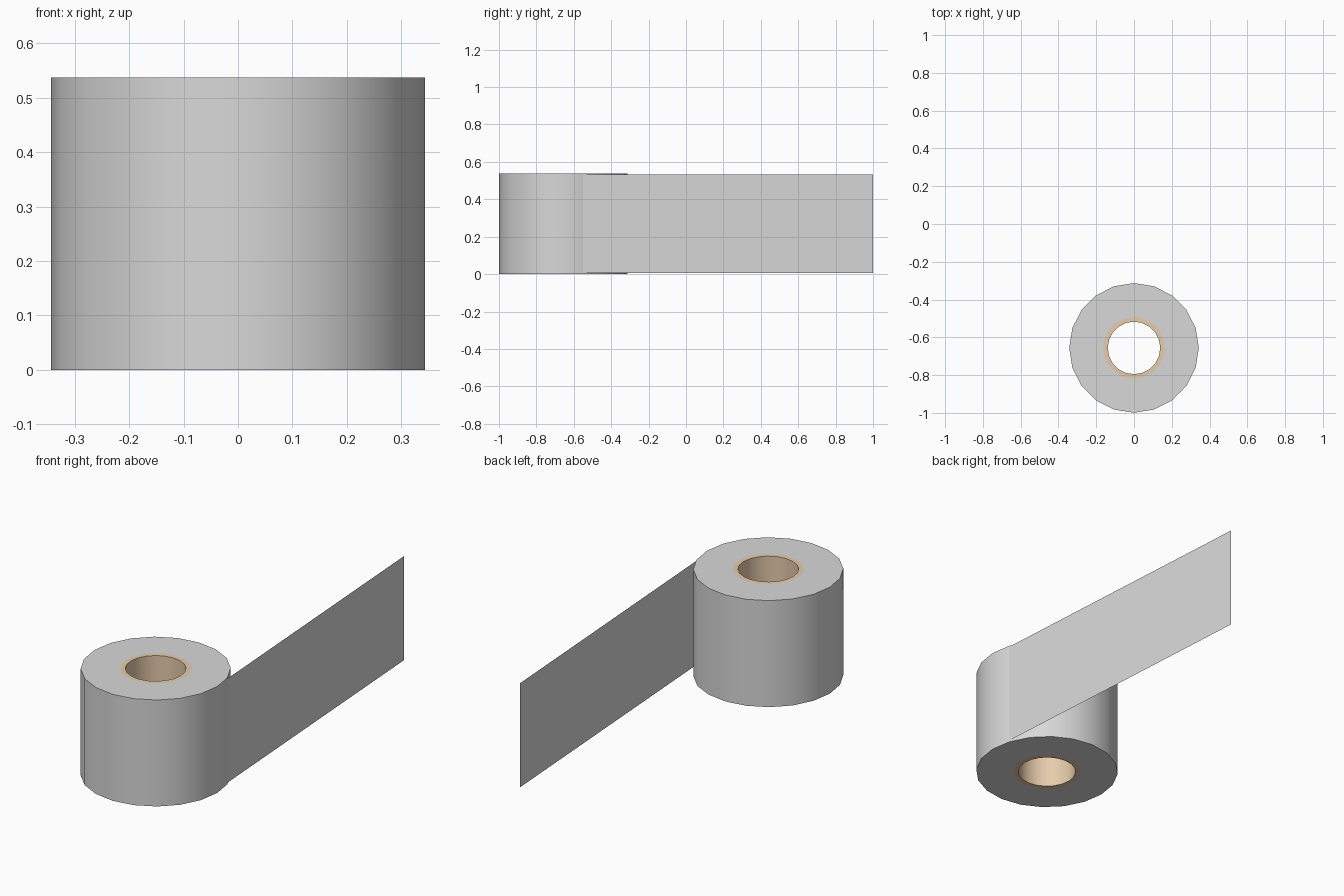
import bpy, math

if "Cube" in bpy.data.objects:
    bpy.data.objects.remove(bpy.data.objects["Cube"])

SIDES = 20
CY = -0.656          # roll axis position in y
R_OUT, R_RING, R_IN = 0.343, 0.163, 0.139
H = 0.537
STRIP_END_X = 0.227


def material(name, rgb):
    m = bpy.data.materials.new(name)
    m.diffuse_color = (*rgb, 1)
    m.use_nodes = True
    m.node_tree.nodes["Principled BSDF"].inputs["Base Color"].default_value = m.diffuse_color
    return m


def add_object(name, verts, faces, mat, smooth=True):
    me = bpy.data.meshes.new(name)
    me.from_pydata(verts, [], faces)
    me.materials.append(mat)
    ob = bpy.data.objects.new(name, me)
    bpy.context.collection.objects.link(ob)
    if smooth:
        bpy.ops.object.select_all(action='DESELECT')
        bpy.context.view_layer.objects.active = ob
        ob.select_set(True)
        bpy.ops.object.shade_smooth_by_angle(angle=math.radians(35))
    return ob


def lathe(name, profile, mat):
    """Spin an open (radius, z) profile around the roll axis."""
    n = len(profile)
    verts = [(r * math.cos(a), CY + r * math.sin(a), z)
             for a in (2 * math.pi * i / SIDES for i in range(SIDES))
             for r, z in profile]
    faces = []
    for i in range(SIDES):
        j = (i + 1) % SIDES
        for k in range(n - 1):
            faces.append((i * n + k, j * n + k, j * n + k + 1, i * n + k + 1))
    return add_object(name, verts, faces, mat)


grey = material("tape grey", (0.69, 0.69, 0.69))
tan = material("cardboard tan", (0.79, 0.60, 0.41))

# wound tape: bottom ring, outer wall, top ring
lathe("tape_roll", [(R_RING, 0), (R_OUT, 0), (R_OUT, H), (R_RING, H)], grey)

# cardboard core: top rim, inner wall, bottom rim
lathe("cardboard_core", [(R_RING, H), (R_IN, H), (R_IN, 0), (R_RING, 0)], tan)

# unrolled strip leaving the wall at a corner of the roll
a = 2 * math.pi / SIDES
x0, y0 = R_OUT * math.cos(a), CY + R_OUT * math.sin(a)
z0, z1 = 0.007, H - 0.005
add_object("loose_strip",
           [(x0, y0, z0), (STRIP_END_X, 1, z0),
            (STRIP_END_X, 1, z1), (x0, y0, z1)],
           [(0, 1, 2, 3)], grey, smooth=False)
